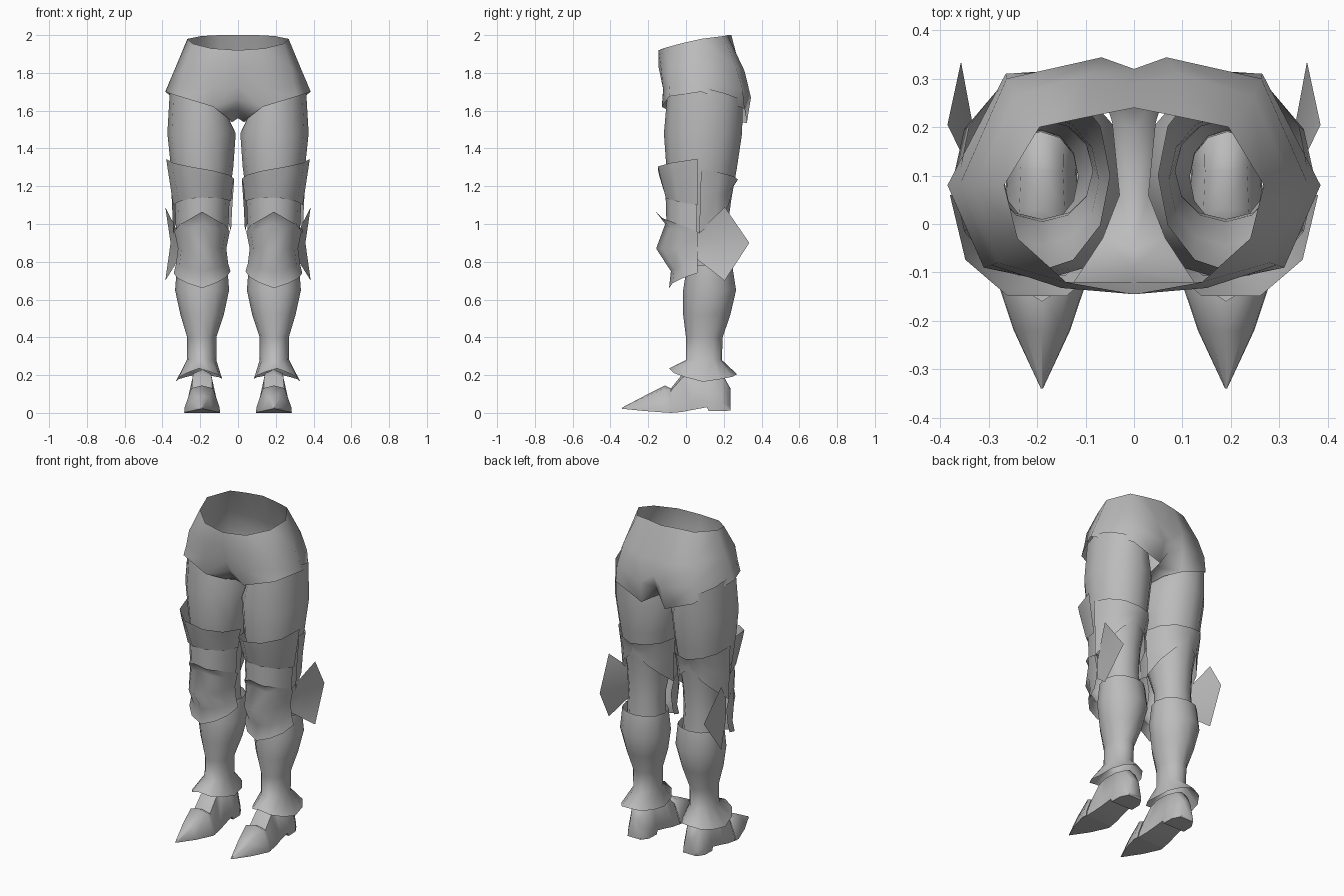
import bpy, bmesh, math

steel = bpy.data.materials.new("steel grey")
steel.diffuse_color = (0.5, 0.5, 0.5, 1)


def make(name, verts, faces, angle=80, fix=False):
    """Mesh of one side, mirrored over x = 0."""
    me = bpy.data.meshes.new(name)
    me.from_pydata(verts, [], faces)
    if fix:
        bm = bmesh.new()
        bm.from_mesh(me)
        bmesh.ops.recalc_face_normals(bm, faces=bm.faces)
        bm.to_mesh(me)
        bm.free()
    me.materials.append(steel)
    ob = bpy.data.objects.new(name, me)
    bpy.context.collection.objects.link(ob)
    bpy.ops.object.select_all(action='DESELECT')
    ob.select_set(True)
    bpy.context.view_layer.objects.active = ob
    bpy.ops.object.shade_smooth_by_angle(angle=math.radians(angle))
    mod = ob.modifiers.new("mirror", 'MIRROR')
    mod.merge_threshold = 0.0005
    return ob


def spow(v, e):
    return math.copysign(abs(v) ** e, v)


def shell(name, rows, start=0, end=360, steps=12, powers=None):
    """Loft of rows (cx, cy, rx, ry, z outer, z front, z inner, z back).
    Angle 0 is the outer side, 90 front, 180 inner, 270 back."""
    closed = end - start == 360
    n = steps if closed else steps + 1
    verts = []
    for r, (cx, cy, rx, ry, *z) in enumerate(rows):
        zo, zf, zi, zb = z if len(z) == 4 else z * 4
        power = powers[r] if powers else 0.97
        for i in range(n):
            deg = start + (end - start) * i / steps
            a = math.radians(deg)
            c, s = math.cos(a), math.sin(a)
            w = 1 - abs((deg % 180) - 90) / 90
            side = zo if c > 0 else zi
            front = zf if s > 0 else zb
            verts.append((cx + rx * spow(c, power), cy - ry * spow(s, power),
                          side * (1 - w) + front * w))
    faces = []
    for r in range(len(rows) - 1):
        for i in range(steps):
            j = (i + 1) % n
            faces.append((r * n + i, r * n + j, (r + 1) * n + j, (r + 1) * n + i))
    return make(name, verts, faces)


# hip shorts: waist, hip, seat and hem rows run from front centre to back centre
waist = [(0, -.145, 1.92), (.14, -.12, 1.93), (.24, -.03, 1.955), (.268, .08, 1.98),
         (.195, .2, 1.995), (.1, .22, 2.0), (0, .24, 2.0)]
hip = [(0, -.145, 1.83), (.15, -.132, 1.82), (.28, -.08, 1.83), (.326, .08, 1.84),
       (.245, .265, 1.83), (.09, .31, 1.81), (0, .29, 1.81)]
seat = [(0, -.12, 1.73), (.14, -.12, 1.71), (.295, -.085, 1.74), (.36, .08, 1.76),
        (.263, .3, 1.71), (.067, .344, 1.67), (0, .32, 1.72)]
hem = [(0, -.09, 1.66), (.13, -.128, 1.62), (.31, -.09, 1.675), (.385, .08, 1.70),
       (.265, .31, 1.61), (.08, .322, 1.535), (0, .295, 1.64)]
crotch = [(0, -.05, 1.60), (0, .06, 1.56), (0, .2, 1.59),
          (.065, -.03, 1.57), (.03, .06, 1.54), (.045, .21, 1.545)]
faces = [(r * 7 + c, r * 7 + 7 + c, r * 7 + 8 + c, r * 7 + 1 + c)
         for r in range(3) for c in range(6)]
mid, edge = [21, 28, 29, 30, 27], [22, 31, 32, 33, 26]
faces += [(mid[i], mid[i + 1], edge[i + 1], edge[i]) for i in range(4)]
make("hip_shorts", waist + hip + seat + hem + crotch, faces)

# thigh and knee tube
shell("thigh", [
    (.205, .10, .155, .20, 1.72, 1.67, 1.56, 1.64),
    (.193, .09, .181, .207, 1.48),
    (.19, .083, .165, .187, 1.30),
    (.19, .075, .142, .165, 1.13),
    (.19, .09, .118, .135, 1.02),
    (.19, .11, .105, .105, .88),
    (.19, .115, .11, .105, .74)])

# thigh plates: front flare, lower front band, back guard
shell("thigh_plate_front", [
    (.2, .06, .18, .218, 1.345, 1.295, 1.24, 1.29),
    (.2, .06, .172, .21, 1.29, 1.262, 1.21, 1.26),
    (.19, .06, .153, .175, 1.10, 1.145, 1.12, 1.14)], 0, 180, 5, [.92, .92, 1])
shell("thigh_band_front", [
    (.19, .06, .146, .168, 1.15),
    (.19, .055, .138, .158, .96, .99, .96, .99)], 0, 180, 6)
shell("thigh_plate_back", [
    (.19, .08, .17, .195, 1.29, 1.24, 1.24, 1.235),
    (.19, .075, .16, .177, 1.12, 1.17, 1.10, 1.20),
    (.19, .07, .153, .175, .95, 1.1, .96, 1.165)], 180, 360, 6)

# knee cap with pointed upper and lower rims
shell("knee_cap", [
    (.19, .06, .147, .22, .96, 1.065, .96, 1),
    (.19, .06, .14, .17, .93, 1.0, .93, 1),
    (.19, .06, .128, .218, .87),
    (.19, .06, .138, .14, .79, .75, .79, 1),
    (.19, .06, .15, .15, .74, .66, .75, 1)], 0, 180, 6, [1.3, 1, 1.1, .95, .95])

# flat knee wing on the outer side
make("knee_wing", [(.33, .19, .9), (.31, .05, .94), (.31, .05, .82), (.385, .205, .70),
                   (.357, .335, .9), (.385, .205, 1.09)],
     [(0, i, i % 5 + 1) for i in range(1, 6)])

# shin guard running into its flared ankle rim
shell("shin_guard", [
    (.19, .125, .133, .12, .78),
    (.19, .125, .143, .14, .65),
    (.19, .11, .115, .125, .52),
    (.192, .097, .077, .097, .40),
    (.193, .095, .078, .095, .28),
    (.207, .09, .123, .18, .165, .235, .18, .205)])


def shoe_part(name, sections):
    """Loft along y of (y, half width, z bottom, z top)."""
    prof = [(-1, 0), (-.97, .2), (-.6, .9), (0, 1), (.6, .9), (.97, .2), (1, 0)]
    n = len(prof)
    verts = [(.19 + w * px, y, zb + (zt - zb) * pz)
             for y, w, zb, zt in sections for px, pz in prof]
    faces = [(r * n + i, r * n + (i + 1) % n, r * n + n + (i + 1) % n, r * n + n + i)
             for r in range(len(sections) - 1) for i in range(n)]
    # only the outer end stays closed where a part butts against another
    faces.append(tuple(range(n)) if name == "toe_cap"
                 else tuple(range(len(verts) - n, len(verts))))
    make(name, verts, faces, 58, True)


# pointed toe cap and shoe body with heel block
shoe_part("toe_cap", [(-.34, .002, .022, .027), (-.22, .058, .01, .09),
                      (-.11, .095, .002, .145), (-.08, .093, 0, .13)])
shoe_part("shoe_body", [(-.08, .09, 0, .13), (-.02, .085, .005, .205),
                        (.03, .078, .015, .23), (.11, .072, .03, .23),
                        (.12, .074, .01, .23), (.19, .072, .01, .21),
                        (.235, .045, .012, .13)])
